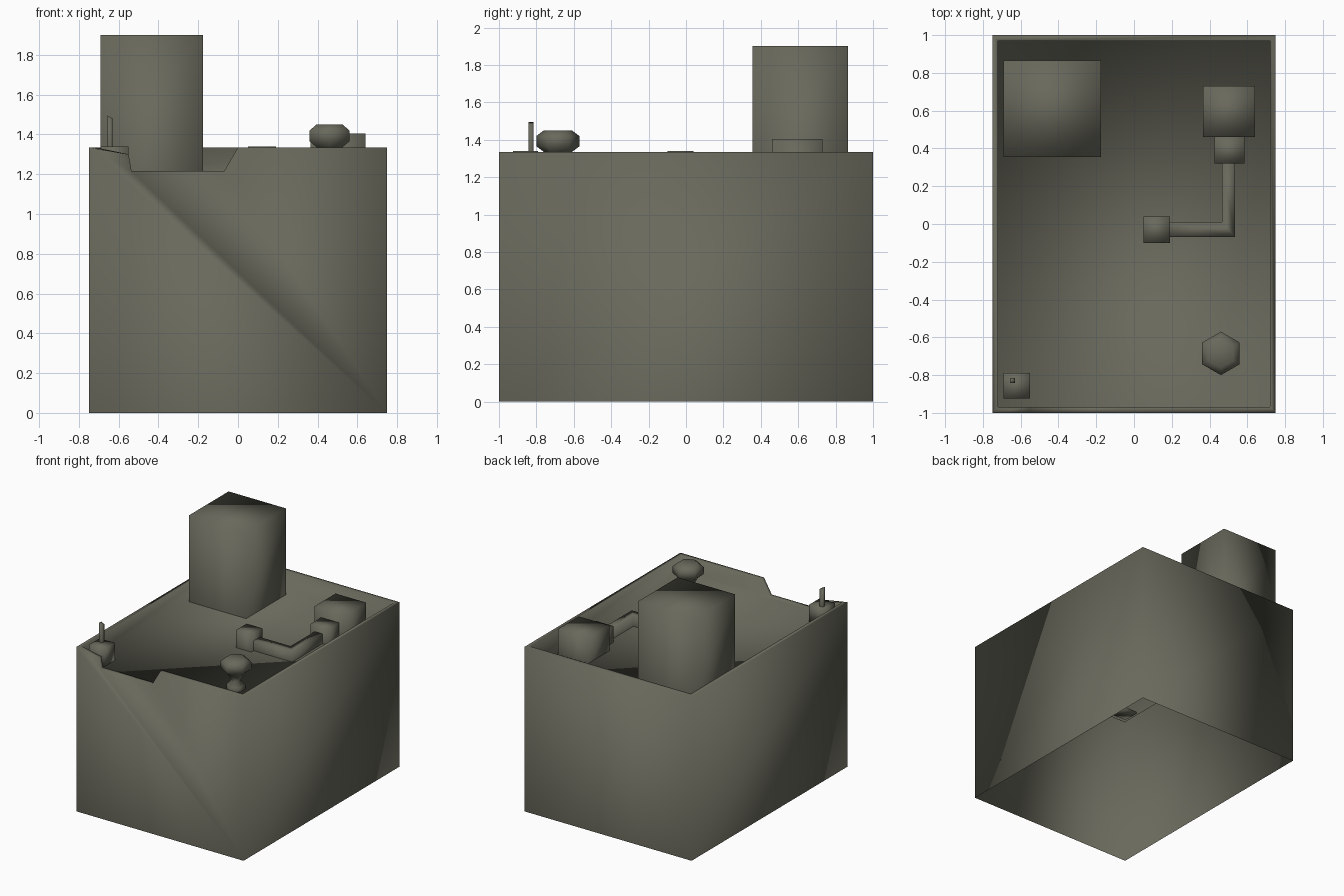
import bpy, bmesh, math

if "Cube" in bpy.data.objects:
    bpy.data.objects.remove(bpy.data.objects["Cube"], do_unlink=True)

OLIVE = (0.14, 0.14, 0.107, 1)
paint = bpy.data.materials.new("olive_grey_paint")
paint.use_nodes = True
paint.diffuse_color = OLIVE
paint.node_tree.nodes["Principled BSDF"].inputs["Base Color"].default_value = OLIVE

FLOOR, RIM = 1.2, 1.335


def finish(name, bm):
    """Turn a bmesh into a smooth shaded, painted object."""
    for face in bm.faces:
        face.smooth = True
    mesh = bpy.data.meshes.new(name)
    bm.to_mesh(mesh)
    bm.free()
    mesh.materials.append(paint)
    obj = bpy.data.objects.new(name, mesh)
    bpy.context.collection.objects.link(obj)
    return obj


def stack(name, rings, close_bottom=False):
    """Skin a list of counter-clockwise rings from bottom to top and cap it."""
    bm = bmesh.new()
    loops = [[bm.verts.new(p) for p in ring] for ring in rings]
    for low, high in zip(loops, loops[1:]):
        for i in range(len(low)):
            j = (i + 1) % len(low)
            bm.faces.new((low[i], low[j], high[j], high[i]))
    bm.faces.new(loops[-1])
    if close_bottom:
        bm.faces.new(loops[0][::-1])
    return finish(name, bm)


def prism(name, outline, z0, z1, close_bottom=False):
    return stack(name, [[(x, y, z) for x, y in outline] for z in (z0, z1)], close_bottom)


def box(name, x0, x1, y0, y1, z0, z1, close_bottom=False):
    return prism(name, [(x0, y0), (x1, y0), (x1, y1), (x0, y1)], z0, z1, close_bottom)


def hull():
    """Open-bottomed shell with a thin parapet, a broken front edge and a sunken roof."""
    bm = bmesh.new()
    notch = [(-0.55, 1.3), (-0.535, 1.215), (-0.07, 1.215), (0, RIM)]

    def rim(hx, hy):
        front = [(-hx, RIM)] + notch + [(hx, RIM)]
        pts = [(x, -hy, z) for x, z in front] + [(hx, hy, RIM), (-hx, hy, RIM)]
        return [bm.verts.new(p) for p in pts]

    def base(hx, hy, z):
        return [bm.verts.new((sx * hx, sy * hy, z))
                for sx, sy in ((-1, -1), (1, -1), (1, 1), (-1, 1))]

    def walls(top, bottom, inward):
        corners = [top[0], top[5], top[6], top[7]]
        faces = [[bottom[0], bottom[1]] + top[5::-1]]
        for i in (1, 2, 3):
            j = (i + 1) % 4
            faces.append([bottom[i], bottom[j], corners[j], corners[i]])
        for f in faces:
            bm.faces.new(f[::-1] if inward else f)

    outer, inner = rim(0.75, 1.0), rim(0.72, 0.968)
    ground, roof = base(0.75, 1.0, 0), base(0.72, 0.968, FLOOR)
    walls(outer, ground, False)
    walls(inner, roof, True)
    for i in range(len(outer)):
        j = (i + 1) % len(outer)
        bm.faces.new((outer[i], outer[j], inner[j], inner[i]))
    bm.faces.new(roof)
    return finish("building_shell", bm)


hull()
box("roof_tower", -0.69, -0.175, 0.355, 0.865, FLOOR, 1.9)

# Duct run: machine housing, collar, bent duct and end box
box("machine_housing", 0.365, 0.64, 0.46, 0.73, FLOOR, 1.405)
box("duct_collar", 0.425, 0.585, 0.32, 0.46, FLOOR, 1.33)
prism("bent_duct", [(0.19, -0.07), (0.535, -0.07), (0.535, 0.32),
                    (0.465, 0.32), (0.465, 0.01), (0.19, 0.01)], FLOOR, 1.28)
box("duct_end_box", 0.05, 0.19, -0.1, 0.04, FLOOR, 1.34)

# Antenna on its mounting box
box("antenna_base", -0.69, -0.55, -0.925, -0.79, FLOOR - 0.01, 1.34, True)
mast = box("antenna_mast", -0.657, -0.63, -0.842, -0.815, 1.34, 1.495)
for v in mast.data.vertices:
    if v.co.z > 1.4 and v.co.x > -0.64:
        v.co.z -= 0.015

# Hexagonal mushroom vent
profile = [(0.07, FLOOR), (0.07, 1.235), (0.035, 1.27), (0.075, 1.335),
           (0.115, 1.365), (0.115, 1.42), (0.075, 1.45)]
angles = [math.radians(30 + 60 * i) for i in range(6)]
stack("mushroom_vent", [[(0.46 + r * math.cos(a), -0.685 + r * math.sin(a), z)
                         for a in angles] for r, z in profile])
